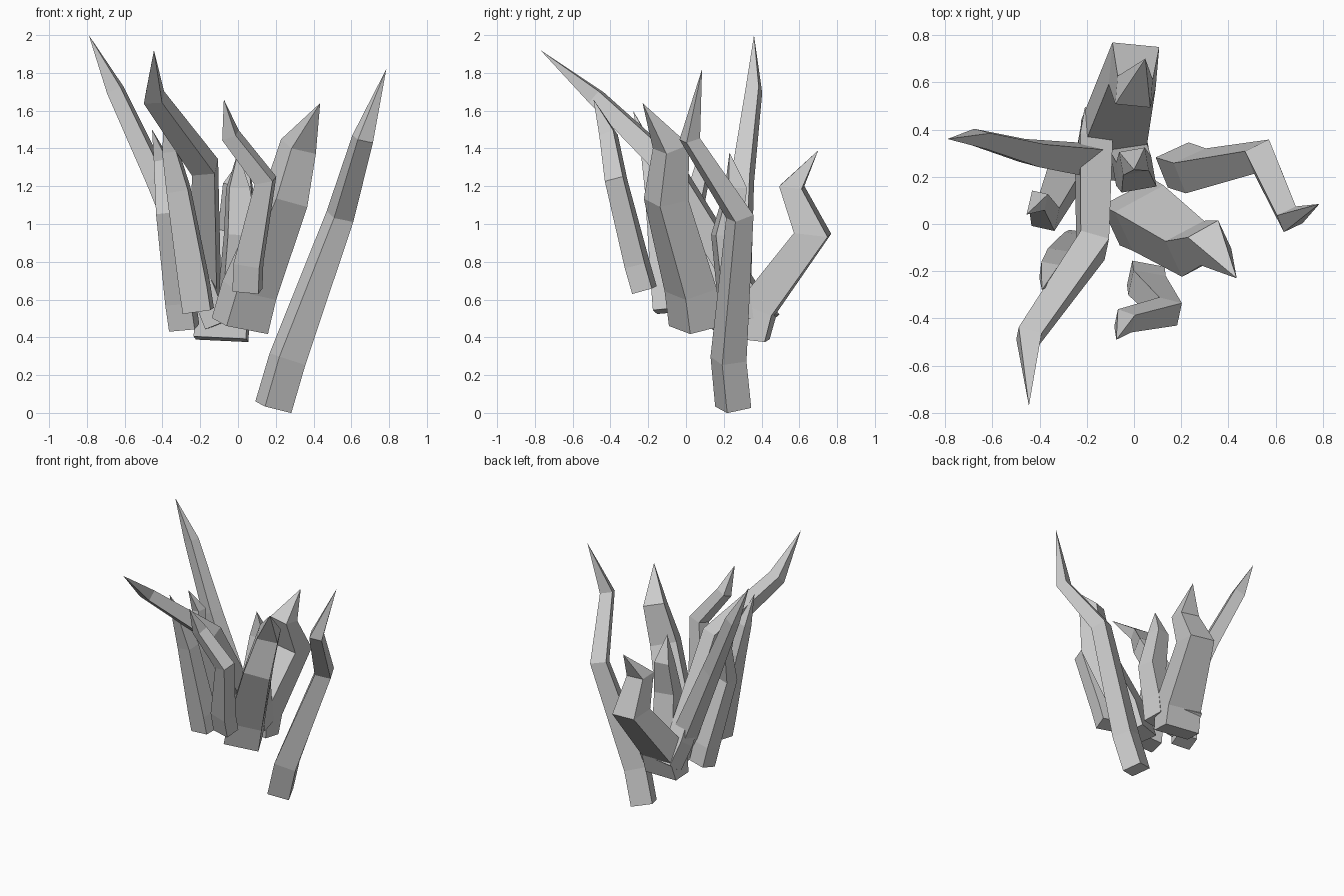
import bpy, math
from mathutils import Vector


def shard(name, roll, rings, tip):
    """Four-sided bent spike. rings: (x, y, z, width, depth); roll: heading of the width axis."""
    pts = [Vector(r[:3]) for r in rings] + [Vector(tip)]
    heading = Vector((math.cos(math.radians(roll)), math.sin(math.radians(roll)), 0))
    verts, faces = [], []
    for i, (x, y, z, w, d) in enumerate(rings):
        t = (pts[i + 1] - pts[i]).normalized()
        if i:
            t = (t + (pts[i] - pts[i - 1]).normalized()).normalized()
        u = (heading - t * heading.dot(t)).normalized()
        v = t.cross(u)
        for a, b in ((-1, -1), (1, -1), (1, 1), (-1, 1)):
            verts.append(pts[i] + u * (a * w / 2) + v * (b * d / 2))
    n = len(rings)
    verts.append(pts[-1])
    faces.append((3, 2, 1, 0))
    for i in range(n - 1):
        for k in range(4):
            j = (k + 1) % 4
            faces.append((i * 4 + k, i * 4 + j, i * 4 + 4 + j, i * 4 + 4 + k))
    for k in range(4):
        faces.append((n * 4 - 4 + k, n * 4 - 4 + (k + 1) % 4, n * 4))
    mesh = bpy.data.meshes.new(name)
    mesh.from_pydata(verts, [], faces)
    mesh.update()
    bpy.context.collection.objects.link(bpy.data.objects.new(name, mesh))


# Long shard on the right that reaches the ground
shard("right_shard", 22, [
    (.187, .25, .03, .157, .14), (.262, .225, .285, .157, .14),
    (.54, .285, 1.04, .115, .11), (.66, .02, 1.45, .09, .08)], (.785, .085, 1.82))

# Tall shard sweeping left
shard("left_shard", 75, [
    (-.10, .26, .47, .13, .13), (-.17, .265, .65, .13, .13),
    (-.43, .30, 1.24, .10, .10), (-.65, .36, 1.71, .07, .08)], (-.79, .36, 2.0))

# Wide shard bending out at the back
shard("back_shard", -5, [
    (-.09, .36, .39, .28, .14), (-.08, .38, .56, .27, .19),
    (0, .67, .95, .20, .18), (0, .56, 1.2, .15, .12)], (.048, .70, 1.39))

# Long shard leaning far forward
shard("front_shard", -12, [
    (-.15, .43, .48, .14, .13), (-.17, .32, .63, .14, .13),
    (-.175, -.09, 1.30, .125, .12), (-.445, -.475, 1.67, .10, .08)], (-.445, -.77, 1.92))

# Pair of slim shards on the left
shard("left_rear_slim_shard", -12, [
    (-.285, .21, .45, .14, .12), (-.305, .18, .59, .14, .12),
    (-.375, .03, 1.06, .10, .10), (-.405, .10, 1.34, .07, .07)], (-.455, .04, 1.5))
shard("left_front_slim_shard", -8, [
    (-.21, -.10, .54, .15, .13), (-.23, -.11, .67, .15, .13),
    (-.315, -.16, 1.18, .115, .10), (-.36, -.20, 1.39, .075, .07)], (-.39, -.28, 1.6))

# Crooked slim shard at the front
shard("front_slim_shard", -12, [
    (.05, -.22, .65, .14, .11), (.055, -.26, .79, .14, .11),
    (.145, -.37, 1.23, .10, .10), (-.04, -.41, 1.47, .08, .08)], (-.075, -.49, 1.66))

# Thick central shard leaning right
shard("centre_thick_shard", 25, [
    (.01, .05, .46, .25, .19), (.06, .025, .65, .24, .19),
    (.25, -.105, 1.13, .19, .17), (.32, -.08, 1.41, .15, .14)], (.435, -.23, 1.64))

# Short shard in the middle of the cluster
shard("centre_short_shard", 10, [
    (-.01, .27, .49, .16, .15), (-.01, .25, .65, .16, .15),
    (.01, .21, .94, .15, .13), (0, .265, 1.19, .11, .10)], (0, .23, 1.38))
